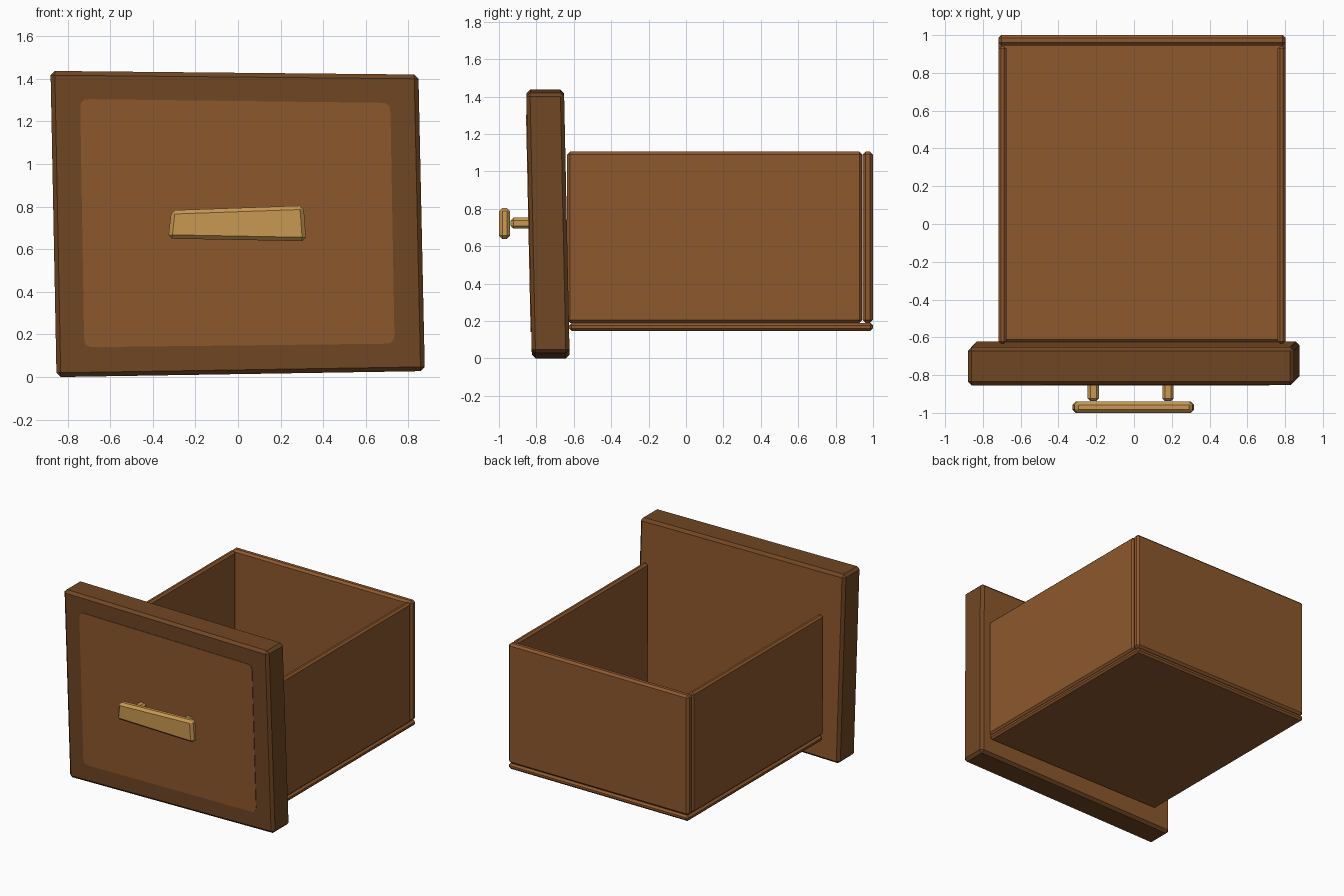
import bpy, bmesh
from mathutils import Vector

if "Cube" in bpy.data.objects:
    bpy.data.objects.remove(bpy.data.objects["Cube"])


def material(name, rgb):
    m = bpy.data.materials.new(name)
    m.diffuse_color = (*rgb, 1)
    m.use_nodes = True
    m.node_tree.nodes["Principled BSDF"].inputs["Base Color"].default_value = m.diffuse_color
    return m


wood = material("warm_wood", (0.27, 0.098, 0.026))
dark = material("dark_wood", (0.163, 0.062, 0.017))
brass = material("pale_brass", (0.58, 0.315, 0.085))


def prism(name, outline, y0, y1, mats, bevel=0.0, lean=0.0):
    """Extrude an x-z outline from y0 to y1; lean tips the top forward."""
    bm = bmesh.new()
    rings = [[bm.verts.new((x, y - lean * z, z)) for x, z in outline] for y in (y0, y1)]
    n = len(outline)
    bm.faces.new(rings[0])
    bm.faces.new(rings[1][::-1])
    for i in range(n):
        j = (i + 1) % n
        bm.faces.new((rings[0][j], rings[0][i], rings[1][i], rings[1][j]))
    if bevel:
        bmesh.ops.bevel(bm, geom=bm.edges[:], offset=bevel, offset_type='OFFSET',
                        segments=1, profile=0.5, affect='EDGES')
    bmesh.ops.recalc_face_normals(bm, faces=bm.faces[:])
    bm.normal_update()
    if len(mats) > 1:  # second colour on the rear face
        for f in bm.faces:
            f.material_index = int(f.normal.y > 0.9)
    me = bpy.data.meshes.new(name)
    bm.to_mesh(me)
    bm.free()
    for m in mats:
        me.materials.append(m)
    ob = bpy.data.objects.new(name, me)
    bpy.context.collection.objects.link(ob)
    return ob


def box(name, x0, x1, y0, y1, z0, z1, mat, bevel):
    return prism(name, [(x0, z0), (x1, z0), (x1, z1), (x0, z1)], y0, y1, [mat], bevel)


def rounded(corners, r, steps=4):
    """Round the corners of an outline."""
    pts = []
    c = [Vector(p) for p in corners]
    for i, p in enumerate(c):
        a = p + (c[i - 1] - p).normalized() * r
        b = p + (c[(i + 1) % len(c)] - p).normalized() * r
        for k in range(steps + 1):
            t = k / steps
            pts.append(tuple(a * (1 - t) ** 2 + p * 2 * t * (1 - t) + b * t * t))
    return pts


# Crooked front board, with a lighter painted field
LEAN = 0.021
prism("front_board", [(-0.852, 0.0), (0.877, 0.028), (0.847, 1.42), (-0.88, 1.437)],
      -0.824, -0.622, [dark, wood], 0.02, LEAN)
prism("front_field", rounded([(-0.722, 0.14), (0.735, 0.157), (0.715, 1.287), (-0.741, 1.305)], 0.04),
      -0.828, -0.820, [wood], 0, LEAN)

# Drawer box: sides, back and bottom
for name, x in (("left_side", -0.717), ("right_side", 0.76)):
    box(name, x, x + 0.043, -0.635, 0.942, 0.19, 1.105, wood, 0.014)
box("back_board", -0.717, 0.803, 0.944, 1.0, 0.19, 1.105, wood, 0.016)
box("bottom_board", -0.717, 0.803, -0.625, 1.0, 0.147, 0.19, wood, 0.014)

# Handle: tapered grip on two posts
prism("handle_grip", [(-0.328, 0.65), (0.32, 0.638), (0.308, 0.805), (-0.313, 0.783)],
      -1.0, -0.94, [brass], 0.018)
for name, x in (("left_post", -0.215), ("right_post", 0.18)):
    box(name, x - 0.03, x + 0.03, -0.937, -0.80, 0.695, 0.752, brass, 0.014)
